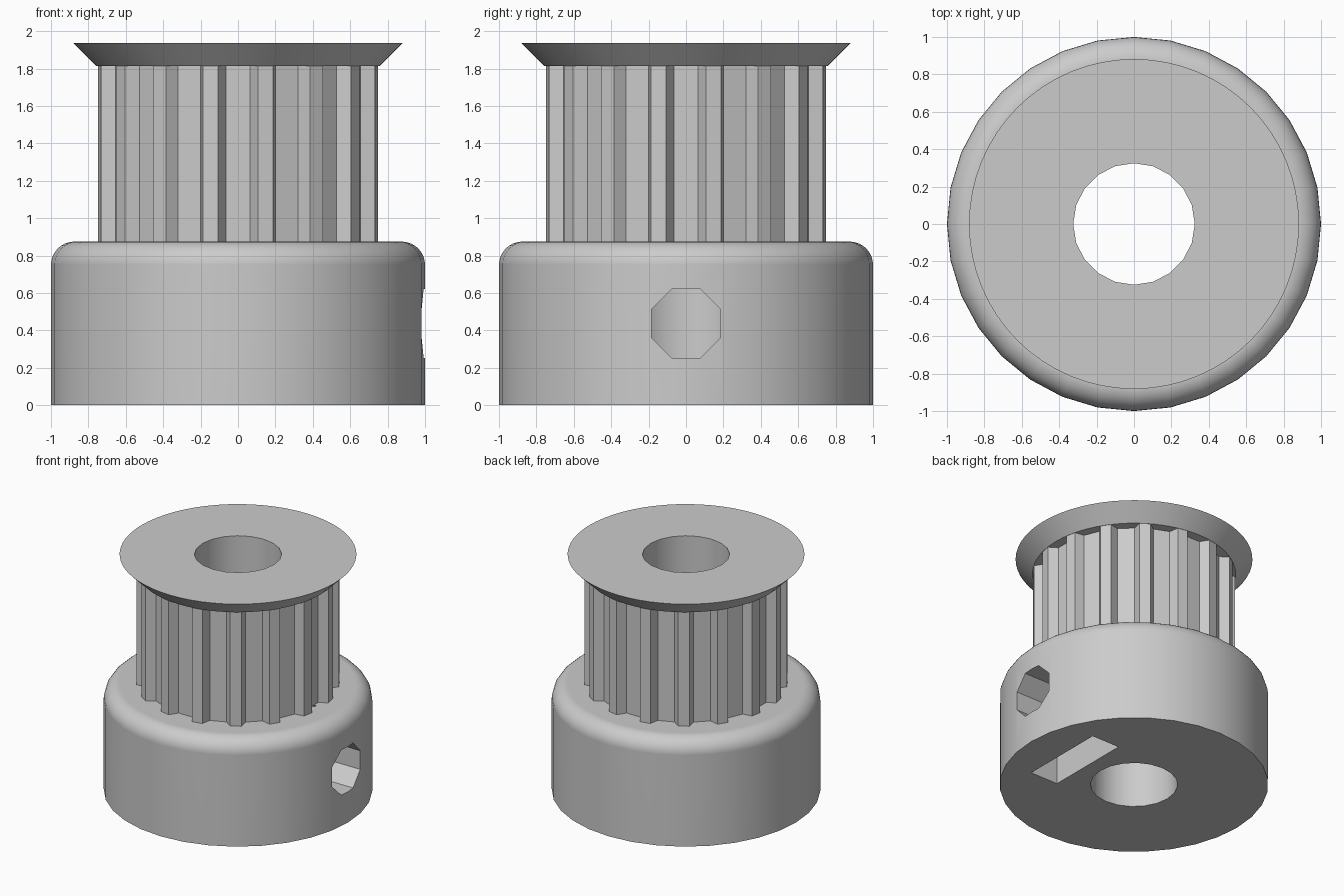
import bpy
import bmesh
from math import sin, cos, pi, radians

cube = bpy.data.objects.get("Cube")
if cube:
    bpy.data.objects.remove(cube, do_unlink=True)

GREY = (0.6, 0.6, 0.6, 1.0)
metal = bpy.data.materials.new("plain_grey")
metal.use_nodes = True
metal.diffuse_color = GREY
metal.node_tree.nodes["Principled BSDF"].inputs["Base Color"].default_value = GREY

TEETH = 16
BASE_TOP, BARREL_TOP, TOP = 0.875, 1.8125, 1.9375
TIP_RADIUS, ROOT_RADIUS, BORE = 0.755, 0.684, 0.325
FILLET, FILLET_STEPS = 0.125, 8
SCREW_HEIGHT = 0.4375


def circle(radius, sides, start=0.0):
    angles = [start + 2 * pi * i / sides for i in range(sides)]
    return [(radius * cos(a), radius * sin(a)) for a in angles]


def loft(name, rings):
    """Skin a stack of matching rings and cap both ends."""
    bm = bmesh.new()
    rows = [[bm.verts.new(p) for p in ring] for ring in rings]
    n = len(rows[0])
    for low, high in zip(rows, rows[1:]):
        for i in range(n):
            j = (i + 1) % n
            bm.faces.new((low[i], low[j], high[j], high[i]))
    bm.faces.new(rows[0][::-1])
    bm.faces.new(rows[-1])
    bmesh.ops.recalc_face_normals(bm, faces=bm.faces)
    mesh = bpy.data.meshes.new(name)
    bm.to_mesh(mesh)
    bm.free()
    mesh.materials.append(metal)
    obj = bpy.data.objects.new(name, mesh)
    bpy.context.collection.objects.link(obj)
    return obj


def upright(name, layers):
    return loft(name, [[(x, y, z) for x, y in outline] for z, outline in layers])


def sideways(name, x0, x1, outline):
    return loft(name, [[(x, y, z) for y, z in outline] for x in (x0, x1)])


def activate(obj):
    bpy.ops.object.select_all(action='DESELECT')
    obj.select_set(True)
    bpy.context.view_layer.objects.active = obj


def cut(obj, cutter):
    mod = obj.modifiers.new("cut", 'BOOLEAN')
    mod.operation = 'DIFFERENCE'
    mod.solver = 'EXACT'
    mod.object = cutter
    activate(obj)
    bpy.ops.object.modifier_apply(modifier=mod.name)


# Hub with a rounded upper rim
layers = [(0.0, circle(1.0, 32))]
for i in range(FILLET_STEPS + 1):
    a = pi / 2 * i / FILLET_STEPS
    layers.append((BASE_TOP - FILLET + FILLET * sin(a),
                   circle(1 - FILLET + FILLET * cos(a), 32)))
hub = upright("hub", layers)

# Toothed barrel: each gap has a flat floor and sloping flanks
outline = []
for k in range(TEETH):
    for offset, r in ((-8.1, TIP_RADIUS), (-5.4, ROOT_RADIUS),
                      (5.4, ROOT_RADIUS), (8.1, TIP_RADIUS)):
        a = 2 * pi * k / TEETH + radians(offset)
        outline.append((r * cos(a), r * sin(a)))
barrel = upright("toothed_barrel", [(BASE_TOP, outline), (BARREL_TOP, outline)])

# Flared belt retainer
flange = upright("top_flange", [(BARREL_TOP, circle(0.757, 64)),
                                (TOP, circle(0.882, 64))])

# Cutters: shaft bore, nut slot open below, octagonal screw hole
bore = upright("bore_cutter", [(z, circle(BORE, 20)) for z in (-0.5, 2.5)])
slot = sideways("nut_slot_cutter", 0.45, 0.70,
                [(-0.356, -0.1), (0.356, -0.1), (0.356, 0.675),
                 (0, 0.881), (-0.356, 0.675)])
screw = sideways("screw_hole_cutter", 0.0, 1.2,
                 [(y, z + SCREW_HEIGHT) for y, z in circle(0.2, 8, pi / 8)])

for part in (hub, barrel, flange):
    cut(part, bore)
cut(hub, slot)
cut(hub, screw)
for cutter in (bore, slot, screw):
    bpy.data.objects.remove(cutter, do_unlink=True)

# Smooth round walls, crisp edges
for part in (hub, barrel, flange):
    activate(part)
    bpy.ops.object.shade_smooth_by_angle(angle=radians(25))
    normals = part.modifiers.new("weighted_normals", 'WEIGHTED_NORMAL')
    normals.keep_sharp = True
